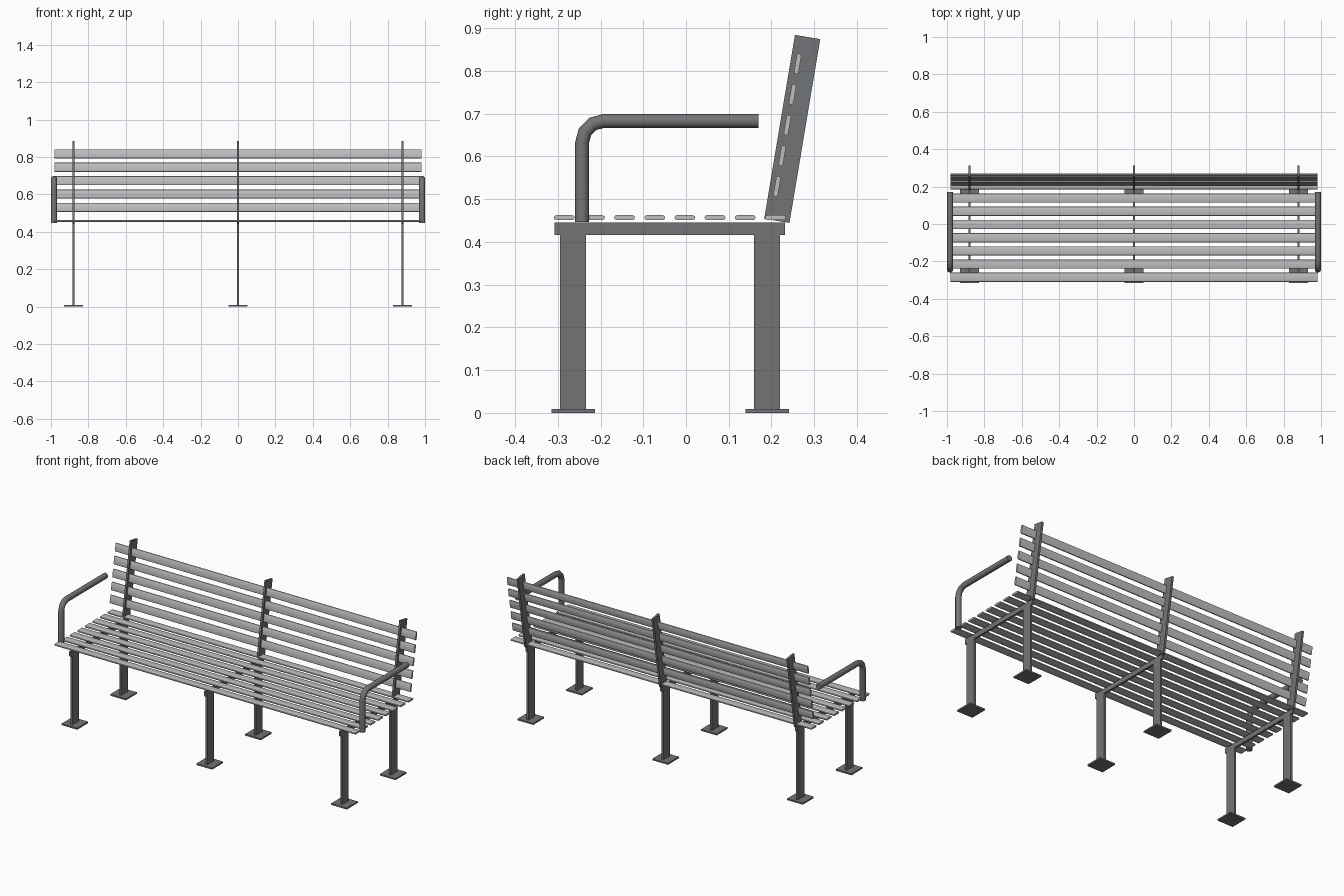
import bpy, bmesh, math
from mathutils import Matrix, Vector

if "Cube" in bpy.data.objects:
    bpy.data.objects.remove(bpy.data.objects["Cube"])


def material(name, rgb):
    m = bpy.data.materials.new(name)
    m.diffuse_color = (*rgb, 1)
    m.use_nodes = True
    m.node_tree.nodes["Principled BSDF"].inputs["Base Color"].default_value = m.diffuse_color
    return m


STEEL = material("dark_steel", (0.17, 0.175, 0.18))
SLAT = material("light_grey_slat", (0.52, 0.51, 0.53))


def finish(name, bm, mat, smooth=False):
    bmesh.ops.recalc_face_normals(bm, faces=bm.faces)
    me = bpy.data.meshes.new(name)
    bm.to_mesh(me)
    bm.free()
    me.materials.append(mat)
    ob = bpy.data.objects.new(name, me)
    bpy.context.collection.objects.link(ob)
    if smooth:
        bpy.ops.object.select_all(action='DESELECT')
        ob.select_set(True)
        bpy.context.view_layer.objects.active = ob
        bpy.ops.object.shade_smooth_by_angle(angle=math.radians(40))
    return ob


def box(name, x, y, z, size, tilt=0):
    bm = bmesh.new()
    bmesh.ops.create_cube(bm, size=1, matrix=Matrix.Translation((x, y, z))
                          @ Matrix.Rotation(tilt, 4, 'X') @ Matrix.Diagonal((*size, 1)))
    return finish(name, bm, STEEL)


def slat(name, y, z, tilt=0):
    """Long board with rounded edges, extruded along x."""
    w, r, half = 0.049, 0.0055, 0.981
    bm = bmesh.new()
    ring = []
    for side in (1, -1):
        for i in range(5):
            a = math.radians(-90 + 45 * i)
            ring.append((side * (w / 2 - r + r * math.cos(a)), side * r * math.sin(a)))
    rot = Matrix.Rotation(tilt, 4, 'X')
    verts = [bm.verts.new(rot @ Vector((-half, a, b)) + Vector((0, y, z))) for a, b in ring]
    face = bm.faces.new(verts)
    ext = bmesh.ops.extrude_face_region(bm, geom=[face], use_keep_orig=True)
    bmesh.ops.translate(bm, vec=(2 * half, 0, 0),
                        verts=[v for v in ext["geom"] if isinstance(v, bmesh.types.BMVert)])
    return finish(name, bm, SLAT, True)


def armrest(name, x):
    """Bent round tube swept in the y-z plane."""
    r, bend, cy, cz, sides = 0.0165, 0.05, -0.193, 0.633, 16
    path = [(-0.243, 0.447, 0)]
    for i in range(4):
        a = math.radians(30 * i)
        path.append((cy - bend * math.cos(a), cz + bend * math.sin(a), a))
    path.append((0.17, cz + bend, math.pi / 2))
    bm = bmesh.new()
    rings = []
    for y, z, a in path:
        ring = []
        for k in range(sides):
            t = 2 * math.pi * k / sides
            s = r * math.sin(t)
            ring.append(bm.verts.new((x + r * math.cos(t), y - s * math.cos(a), z + s * math.sin(a))))
        rings.append(ring)
    for p, q in zip(rings, rings[1:]):
        for k in range(sides):
            n = (k + 1) % sides
            bm.faces.new((p[k], p[n], q[n], q[k]))
    bm.faces.new(rings[0])
    bm.faces.new(rings[-1])
    return finish(name, bm, STEEL, True)


LEAN = math.radians(-9.5)

# Three flat steel frames: feet, legs, seat beam and leaning back post
for label, x in (("left", -0.88), ("middle", 0), ("right", 0.88)):
    for end, y in (("front", -0.264), ("back", 0.190)):
        box(f"{label}_{end}_foot", x, y, 0.0045, (0.102, 0.102, 0.009))
        box(f"{label}_{end}_leg", x, y, 0.212, (0.012, 0.061, 0.408))
    box(f"{label}_seat_beam", x, -0.038, 0.4305, (0.012, 0.54, 0.029))
    box(f"{label}_back_post", x, 0.2485, 0.6645, (0.012, 0.060, 0.436), LEAN)

# Seat slats
for i in range(8):
    slat(f"seat_slat_{i + 1}", -0.285 + 0.0706 * i, 0.457)

# Back slats, following the lean of the posts
for i in range(5):
    slat(f"back_slat_{i + 1}", 0.213 + 0.0121 * i, 0.530 + 0.0718 * i, math.pi / 2 + LEAN)

# Tubular armrests at both ends
for label, x in (("left", -0.9835), ("right", 0.9835)):
    armrest(f"{label}_armrest", x)
